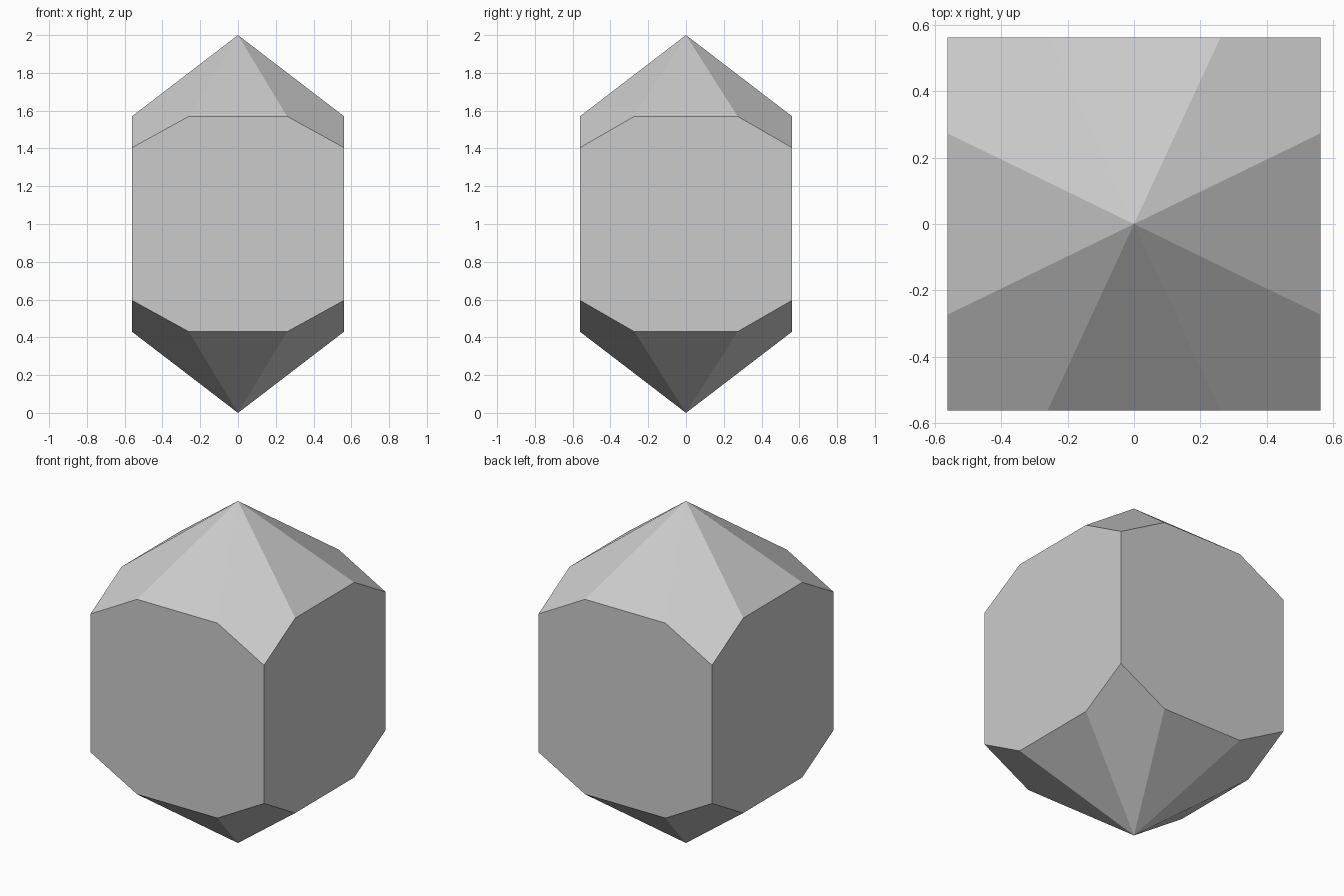
import bpy, bmesh, math
from itertools import product

if "Cube" in bpy.data.objects:
    bpy.data.objects.remove(bpy.data.objects["Cube"])

HALF = 0.5615      # half width of the square body
MID = 1.0          # height of the symmetry plane

# One octant of the crystal: shoulder points on each side and the body corner
octant = [(0.26, HALF, 0.57), (HALF, 0.273, 0.57), (HALF, HALF, 0.404)]

bm = bmesh.new()
# Top and bottom apex
for z in (0, 2):
    bm.verts.new((0, 0, z))
# Mirror the octant into all eight corners
for sx, sy, sz in product((-1, 1), repeat=3):
    for x, y, z in octant:
        bm.verts.new((sx * x, sy * y, MID + sz * z))

# Wrap in flat facets and merge coplanar triangles
bmesh.ops.convex_hull(bm, input=bm.verts[:])
bmesh.ops.dissolve_limit(bm, angle_limit=math.radians(2.5),
                         verts=bm.verts[:], edges=bm.edges[:])
bmesh.ops.recalc_face_normals(bm, faces=bm.faces[:])

mesh = bpy.data.meshes.new("faceted_block")
bm.to_mesh(mesh)
bm.free()
block = bpy.data.objects.new("faceted_block", mesh)
bpy.context.collection.objects.link(block)
